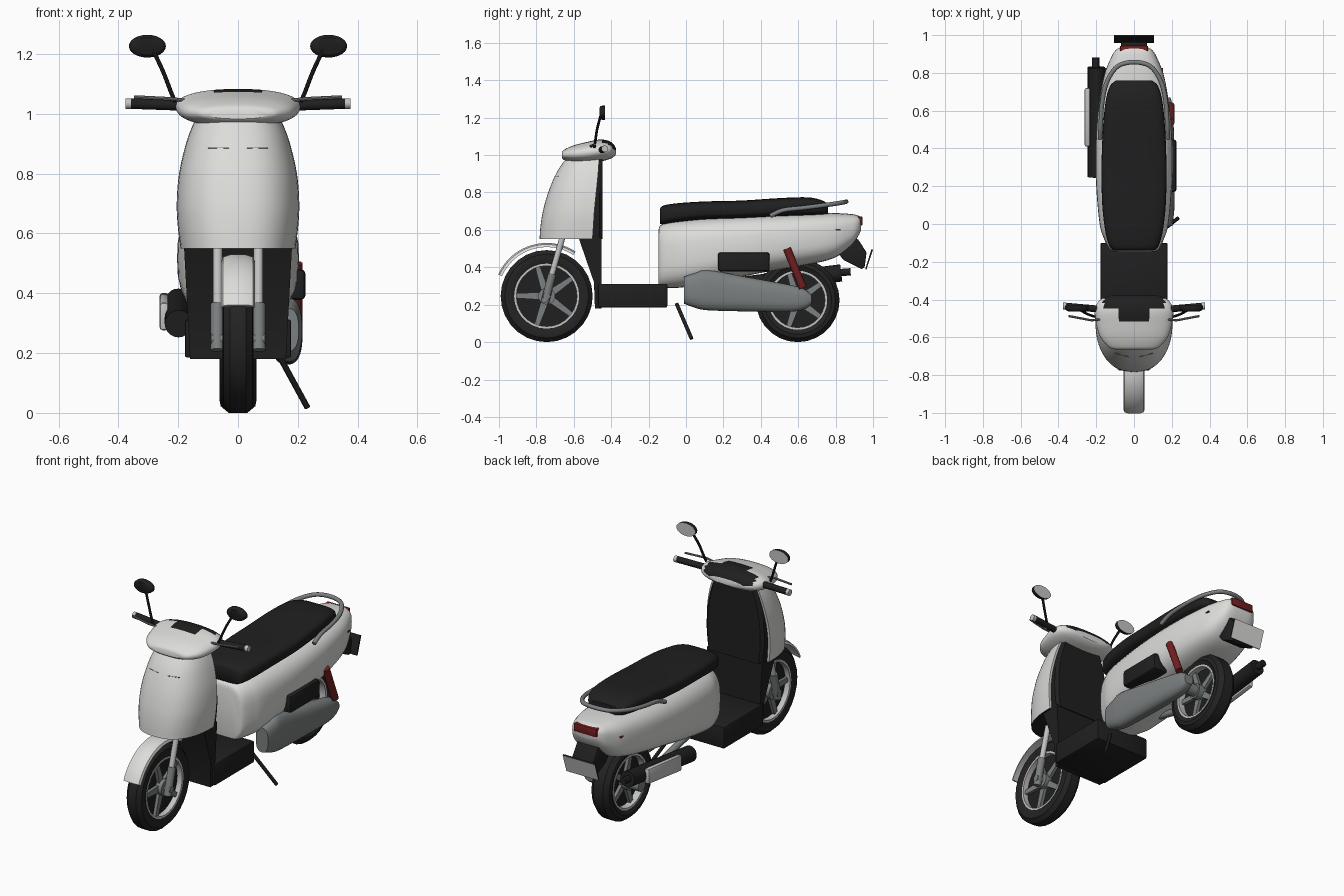
import bpy, bmesh, math
from mathutils import Vector

if "Cube" in bpy.data.objects:
    bpy.data.objects.remove(bpy.data.objects["Cube"], do_unlink=True)


def material(name, *rgb):
    m = bpy.data.materials.new(name)
    m.use_nodes = True
    m.diffuse_color = (*rgb, 1)
    node = next(n for n in m.node_tree.nodes if n.type == 'BSDF_PRINCIPLED')
    node.inputs["Base Color"].default_value = (*rgb, 1)
    return m


WHITE = material("white_paint", .72, .72, .70)
BLACK = material("black_plastic", .014, .014, .014)
RUBBER = material("tyre_rubber", .017, .017, .017)
GREY = material("grey_metal", .2, .215, .215)
SILVER = material("silver_metal", .55, .55, .55)
RED = material("red_lens", .17, .013, .013)


def finish(name, bm, mats, rule=None, bevel=0):
    """Turn a bmesh into an object, colour it by rule and shade it."""
    bmesh.ops.recalc_face_normals(bm, faces=bm.faces)
    if bevel:
        edges = [e for e in bm.edges if e.calc_face_angle(0) > .5]
        bmesh.ops.bevel(bm, geom=edges, offset=bevel, segments=2, profile=.5, affect='EDGES')
    bm.normal_update()
    for f in bm.faces:
        f.smooth = True
        if rule and rule(f.normal, f.calc_center_median()):
            f.material_index = 1
    for e in bm.edges:
        e.smooth = e.calc_face_angle(0) < .65
    mesh = bpy.data.meshes.new(name)
    bm.to_mesh(mesh)
    bm.free()
    for m in mats:
        mesh.materials.append(m)
    ob = bpy.data.objects.new(name, mesh)
    bpy.context.collection.objects.link(ob)
    return ob


def loft(name, rings, *mats, rule=None, closed=False):
    """Skin a list of point rings; cap the ends unless the loop is closed."""
    bm = bmesh.new()
    rows = [[bm.verts.new(p) for p in ring] for ring in rings]
    n = len(rows[0])
    for a, b in zip(rows, rows[1:] + (rows[:1] if closed else [])):
        for i in range(n):
            j = (i + 1) % n
            bm.faces.new((a[i], a[j], b[j], b[i]))
    if not closed:
        bm.faces.new(rows[0])
        bm.faces.new(rows[-1])
    return finish(name, bm, mats, rule)


def spline(points, steps=5):
    """Catmull-Rom interpolation of rows of any size."""
    p = [Vector(q) for q in points]
    p = [p[0]] + p + [p[-1]]
    out = []
    for a, b, c, d in zip(p, p[1:], p[2:], p[3:]):
        for k in range(steps):
            t = k / steps
            out.append((2*b + (c - a)*t + (2*a - 5*b + 4*c - d)*t*t + (3*b - a - 3*c + d)*t**3) / 2)
    return out + [p[-1]]


def power(v, n):
    return math.copysign(abs(v) ** (2 / n), v)


def shell(name, rows, n, *mats, cx=0, rule=None, sides=36):
    """Loft rounded sections along y; rows are (y, half width, bottom, top)."""
    rings = []
    for y, w, lo, hi in spline(rows):
        ang = [2 * math.pi * i / sides for i in range(sides)]
        rings.append([(cx + w * power(math.cos(a), n), y,
                       (lo + hi) / 2 + (hi - lo) / 2 * power(math.sin(a), n)) for a in ang])
    return loft(name, rings, *mats, rule=rule)


def tube(name, points, r, mat, sides=14):
    p = [Vector(q) for q in points]
    rings = []
    for i, q in enumerate(p):
        t = (p[min(i + 1, len(p) - 1)] - p[max(i - 1, 0)]).normalized()
        ref = Vector((0, 0, 1)) if abs(t.z) < .8 else Vector((1, 0, 0))
        u = t.cross(ref).normalized()
        v = t.cross(u)
        ang = [2 * math.pi * k / sides for k in range(sides)]
        rings.append([q + r * (math.cos(a) * u + math.sin(a) * v) for a in ang])
    return loft(name, rings, mat)


def prism(name, yz, x0, x1, *mats, bevel=0, rule=None):
    """Extrude a side profile across x."""
    bm = bmesh.new()
    a, b = [[bm.verts.new((x, y, z)) for y, z in yz] for x in (x0, x1)]
    bm.faces.new(a)
    bm.faces.new(b)
    for i in range(len(yz)):
        j = (i + 1) % len(yz)
        bm.faces.new((a[i], a[j], b[j], b[i]))
    return finish(name, bm, mats, rule, bevel)


def rect(y0, y1, z0, z1):
    return [(y0, z0), (y1, z0), (y1, z1), (y0, z1)]


def lathe(name, profile, y, z, mat, sides=28):
    """Spin a closed (x, radius) profile about a wheel axle."""
    ang = [2 * math.pi * i / sides for i in range(sides)]
    rings = [[(x, y + r * math.cos(a), z + r * math.sin(a)) for x, r in profile] for a in ang]
    return loft(name, rings, mat, closed=True)


# Wheels: tyre, rim, dark web, spokes and hub
def wheel(tag, y, R, w, rim):
    half = [(w * .75, rim), (w, rim + .03), (w * .93, R - .022), (w * .5, R)]
    lathe(tag + "_tyre", half + [(-x, r) for x, r in reversed(half)], y, R, RUBBER)
    lip = w * .85
    lathe(tag + "_rim", [(lip, rim - .006), (lip, rim + .006), (-lip, rim + .006), (-lip, rim - .006)], y, R, SILVER)
    tube(tag + "_web", [(-.012, y, R), (.012, y, R)], rim - .004, BLACK, 28)
    tube(tag + "_hub", [(-w, y, R), (w, y, R)], .045, GREY, 20)
    for k in range(5):
        a = math.pi / 2 + .3 + k * math.tau / 5
        d, s = Vector((math.cos(a), math.sin(a))), Vector((-math.sin(a), math.cos(a)))
        c = Vector((y, R))
        prism(tag + "_spoke", [c + d * .03 + s * .02, c + d * rim + s * .013,
                               c + d * rim - s * .013, c + d * .03 - s * .02], -.03, .03, GREY)


FY, RY = -.745, .597
wheel("front_wheel", FY, .246, .052, .168)
wheel("rear_wheel", RY, .224, .062, .152)
tube("rear_axle", [(-.13, RY, .224), (.13, RY, .224)], .035, GREY)
tube("front_axle", [(-.09, FY, .246), (.09, FY, .246)], .02, GREY)

# Front mudguard: curved strip around the wheel
strip = []
for i in range(19):
    a = math.radians(156 - i * 5.5)
    section = [(-.056, .262), (-.05, .276), (-.025, .284), (.025, .284), (.05, .276), (.056, .262), (0, .272)]
    strip.append([(x, FY + r * math.cos(a), .246 + r * math.sin(a)) for x, r in section])
loft("front_mudguard", strip, WHITE)

# Front fork
for s in (1, -1):
    tube("fork_tube", [(s * .068, -.735, .3), (s * .068, -.655, .58)], .016, SILVER)
    tube("fork_lower", [(s * .07, -.755, .21), (s * .07, -.715, .365)], .022, GREY)

# Front shield with a D-shaped section; its open underside is black
shield = [(.55, .192, -.783, -.5), (.62, .201, -.778, -.495), (.7, .205, -.765, -.49),
          (.8, .197, -.737, -.48), (.9, .174, -.695, -.47), (.97, .148, -.65, -.465), (1.0, .13, -.62, -.462)]
rings = []
for z, w, front, back in spline(shield):
    ang = [math.pi * i / 28 for i in range(29)]
    rings.append([(w * power(math.cos(a), 2.5), back - (back - front) * power(math.sin(a), 2.5), z) for a in ang])
loft("front_shield", rings, WHITE, BLACK, rule=lambda n, c: n.z < -.8)
rings = [[(-w * .93, back, z), (w * .93, back, z), (w * .92, -.462, z), (w * .84, -.446, z),
          (-w * .84, -.446, z), (-w * .92, -.462, z)] for z, w, front, back in spline(shield)]
loft("inner_shield", rings, BLACK)
for s in (1, -1):
    tube("shield_slot", [(s * .03, -.702, .886), (s * .1, -.684, .886)], .002, GREY, 6)

# Lower leg shield narrows downwards, then the floor
leg = prism("leg_shield", [(-.575, .56), (-.452, .56), (-.452, .18), (-.487, .18), (-.492, .32)], -.18, .18, BLACK)
for v in leg.data.vertices:
    v.co.x *= .89 + (v.co.z - .18) * .3
prism("floor_board", rect(-.47, -.1, .185, .312), -.178, .178, BLACK, bevel=.008)

# Rear body and seat
shell("rear_body", [(-.147, .105, .30, .60), (-.135, .13, .29, .625), (-.08, .158, .29, .645),
                    (0, .182, .295, .655), (.2, .2, .33, .67), (.4, .203, .37, .68), (.6, .19, .405, .687),
                    (.78, .16, .445, .69), (.88, .122, .51, .685), (.92, .097, .565, .677),
                    (.936, .07, .60, .665)], 3, WHITE)
shell("seat", [(-.14, .10, .635, .705), (-.125, .125, .63, .728), (-.05, .15, .64, .742),
               (.1, .168, .655, .752), (.3, .172, .66, .757), (.5, .165, .67, .77), (.65, .15, .675, .774),
               (.73, .127, .68, .757), (.76, .095, .685, .735)], 3.6, BLACK)

# Grab rail
arm = [(.18, .45, .675), (.176, .52, .705), (.17, .63, .718), (.148, .74, .732), (.1, .823, .744), (.04, .853, .75)]
tube("grab_rail", spline(arm + [(-x, y, z) for x, y, z in reversed(arm)]), .012, GREY, 12)

# Tail light, side reflectors, plate bracket and plate
prism("tail_light", rect(.9, .944, .622, .672), -.075, .075, RED, bevel=.008)
for s in (1, -1):
    prism("side_reflector", rect(.795, .825, .596, .604), s * .135, s * .153, RED)
prism("plate_bracket", [(.8, .5), (.86, .56), (.92, .55), (.965, .48), (.955, .4), (.94, .39), (.84, .44)],
      -.07, .07, BLACK, bevel=.006)
prism("rear_plate", [(.958, .39), (.965, .388), (1.0, .494), (.992, .498)], -.105, .105, BLACK, WHITE,
      rule=lambda n, c: n.y > .7)

# Drive cover, side box, shock absorber and stand on the left
shell("drive_cover", [(-.01, .04, .205, .35), (.05, .048, .183, .37), (.12, .052, .17, .385),
                      (.33, .052, .164, .347), (.55, .046, .162, .307), (.63, .04, .175, .285),
                      (.67, .03, .2, .255)], 2.6, GREY, cx=.163)
prism("side_box", rect(.17, .447, .378, .48), .13, .225, BLACK, bevel=.014)
tube("shock_absorber", [(.195, .54, .5), (.195, .625, .29)], .021, RED)
tube("side_stand", [(.13, -.05, .205), (.232, .03, .018)], .01, BLACK, 10)

# Silencer with heat shield and a swing arm on the right
tube("silencer", [(-.199, .25, .298), (-.199, .83, .37)], .046, BLACK, 20)
tube("silencer_tip", [(-.203, .8, .37), (-.203, .88, .376)], .02, BLACK)
prism("heat_shield", [(.41, .275), (.72, .312), (.72, .402), (.41, .368)], -.262, -.232, SILVER, bevel=.01)
tube("swing_arm", [(-.1, .1, .34), (-.1, RY, .224)], .02, GREY)

# Handlebar cowl with a black dashboard area on its upper rear
shell("handlebar_cowl", [(-.664, .1, .983, 1.015), (-.65, .135, .973, 1.03), (-.6, .178, .96, 1.052),
                         (-.53, .2, .957, 1.07), (-.46, .208, .965, 1.083), (-.41, .188, .978, 1.075),
                         (-.385, .148, .992, 1.055), (-.375, .11, 1.003, 1.037)], 2.3, WHITE, BLACK,
      rule=lambda n, c: n.z > .2 and abs(c.x) < .16 and (c.y > -.45 or (abs(c.x) < .09 and c.y > -.52)))

# Grips, levers and mirrors
for s in (1, -1):
    tube("grip", [(s * .19, -.45, 1.028), (s * .357, -.435, 1.034)], .018, BLACK)
    tube("grip_end", [(s * .357, -.435, 1.034), (s * .376, -.434, 1.034)], .018, SILVER)
    tube("lever", [(s * .18, -.505, 1.045), (s * .225, -.51, 1.05), (s * .347, -.487, 1.056)], .006, GREY, 8)
    tube("mirror_stem", spline([(s * .21, -.49, 1.04), (s * .225, -.485, 1.075), (s * .25, -.475, 1.14),
                                (s * .285, -.455, 1.215)]), .007, BLACK, 8)
    rings = [[(s * .303 + k * .062 * math.cos(a), y, 1.226 + k * .038 * math.sin(a))
              for a in (math.tau * i / 24 for i in range(24))]
             for y, k in ((-.462, .75), (-.456, .93), (-.447, 1), (-.432, 1))]
    loft("mirror", rings, BLACK, SILVER, rule=lambda n, c: n.y > .9)
